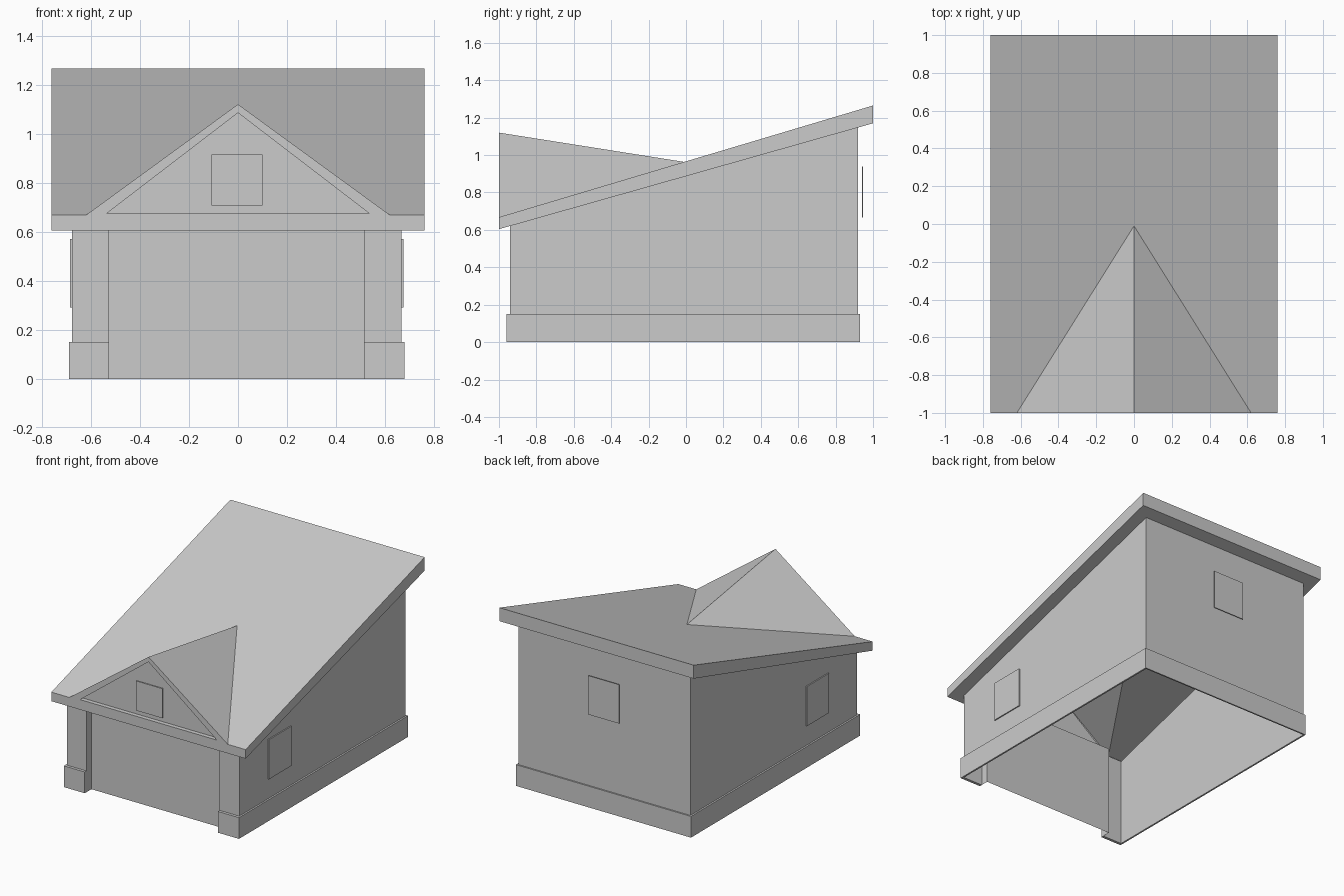
import bpy
import bmesh

cube = bpy.data.objects.get("Cube")
if cube:
    bpy.data.objects.remove(cube, do_unlink=True)

grey = bpy.data.materials.new("plain grey")
grey.use_nodes = True
grey.diffuse_color = (0.6, 0.6, 0.6, 1)
grey.node_tree.nodes["Principled BSDF"].inputs["Base Color"].default_value = (0.6, 0.6, 0.6, 1)


def build(name, faces):
    """Make an object from polygons given as lists of points."""
    bm = bmesh.new()
    for points in faces:
        bm.faces.new([bm.verts.new(p) for p in points])
    bmesh.ops.remove_doubles(bm, verts=bm.verts, dist=0.0005)
    bmesh.ops.recalc_face_normals(bm, faces=bm.faces)
    mesh = bpy.data.meshes.new(name)
    bm.to_mesh(mesh)
    bm.free()
    mesh.materials.append(grey)
    obj = bpy.data.objects.new(name, mesh)
    bpy.context.collection.objects.link(obj)
    return obj


def plate(name, low, high):
    """Thin box between two corners."""
    bm = bmesh.new()
    bmesh.ops.create_cube(bm, size=1)
    for v in bm.verts:
        v.co = [a if c < 0 else b for c, a, b in zip(v.co, low, high)]
    mesh = bpy.data.meshes.new(name)
    bm.to_mesh(mesh)
    bm.free()
    mesh.materials.append(grey)
    bpy.context.collection.objects.link(bpy.data.objects.new(name, mesh))


def loop_pairs(points):
    return zip(points, points[1:] + points[:1])


# Main dimensions
LEFT, RIGHT, FRONT, BACK = -0.678, 0.668, -0.94, 0.92
DOOR_L, DOOR_R, DOOR_Y = -0.527, 0.515, -0.885
EAVE, TOP_FRONT, TOP_BACK = 0.76, 0.668, 1.265
LOW_FRONT, LOW_BACK = 0.604, 1.17
PLINTH = 0.15


def soffit(x, y):
    return (x, y, LOW_FRONT + (LOW_BACK - LOW_FRONT) * (y + 1) / 2)


def roof_top(x, y):
    return (x, y, TOP_FRONT + (TOP_BACK - TOP_FRONT) * (y + 1) / 2)


# Walls with a recessed door, open underneath
left_half = [(DOOR_L, DOOR_Y), (DOOR_L, FRONT), (LEFT, FRONT), (LEFT, BACK)]
right_half = [(DOOR_R, DOOR_Y), (DOOR_R, FRONT), (RIGHT, FRONT), (RIGHT, BACK)]
outline = left_half + right_half[::-1]
walls = [[(*p, 0), (*q, 0), soffit(*q), soffit(*p)] for p, q in loop_pairs(outline)]
door = walls.pop()
build("walls", walls)
build("garage_door", [door])

# Plinth band around the walls, stopping at the door
outer = [(DOOR_L, -0.96), (-0.69, -0.96), (-0.69, 0.93),
         (0.68, 0.93), (0.68, -0.96), (DOOR_R, -0.96)]
inner = [p for p in outline if p[1] != DOOR_Y]
band = outer + inner[::-1]
faces = [[(*p, z) for p in band] for z in (0, PLINTH)]
faces += [[(*p, 0), (*q, 0), (*q, PLINTH), (*p, PLINTH)] for p, q in loop_pairs(band)]
build("plinth", faces)

# Roof shell: sloping top, fascia boards and front gable
A, B = roof_top(-EAVE, -1), roof_top(EAVE, -1)
C, D = roof_top(EAVE, 1), roof_top(-EAVE, 1)
a, b, c, d = [soffit(p[0], p[1]) for p in (A, B, C, D)]
G, R = roof_top(-0.62, -1), roof_top(0.62, -1)
valley, peak = roof_top(0, -0.01), (0, -1, 1.12)
inset = [(-0.535, -1, 0.675), (0.535, -1, 0.675), (0, -1, 1.085)]
recess = [(x, -0.97, z) for x, y, z in inset]
il, ir, it = inset
roof = [
    [A, G, valley, D], [valley, R, B, C], [valley, C, D],
    [G, valley, peak], [valley, R, peak],
    [a, A, D, d], [b, c, C, B], [c, d, D, C],
    [a, b, B, R, ir, il, G, A], [G, il, it, peak], [peak, it, ir, R],
    recess,
]
roof += [[p, q, (q[0], -0.97, q[2]), (p[0], -0.97, p[2])] for p, q in loop_pairs(inset)]

# Soffit under the overhang, one half on each side
for half, edge in ((left_half, -EAVE), (right_half, EAVE)):
    ring = [(0, -1), (0, DOOR_Y)] + half + [(0, BACK), (0, 1), (edge, 1), (edge, -1)]
    roof.append([soffit(*p) for p in ring])
build("roof", roof)

# Windows
plate("gable_window", (-0.108, -0.985, 0.707), (0.10, -0.978, 0.916))
plate("back_window", (-0.14, 0.941, 0.665), (0.105, 0.946, 0.94))
plate("right_window", (LEFT - 0.008, -0.62, 0.29), (LEFT, -0.37, 0.57))
plate("left_window", (RIGHT, -0.62, 0.29), (RIGHT + 0.008, -0.37, 0.57))
